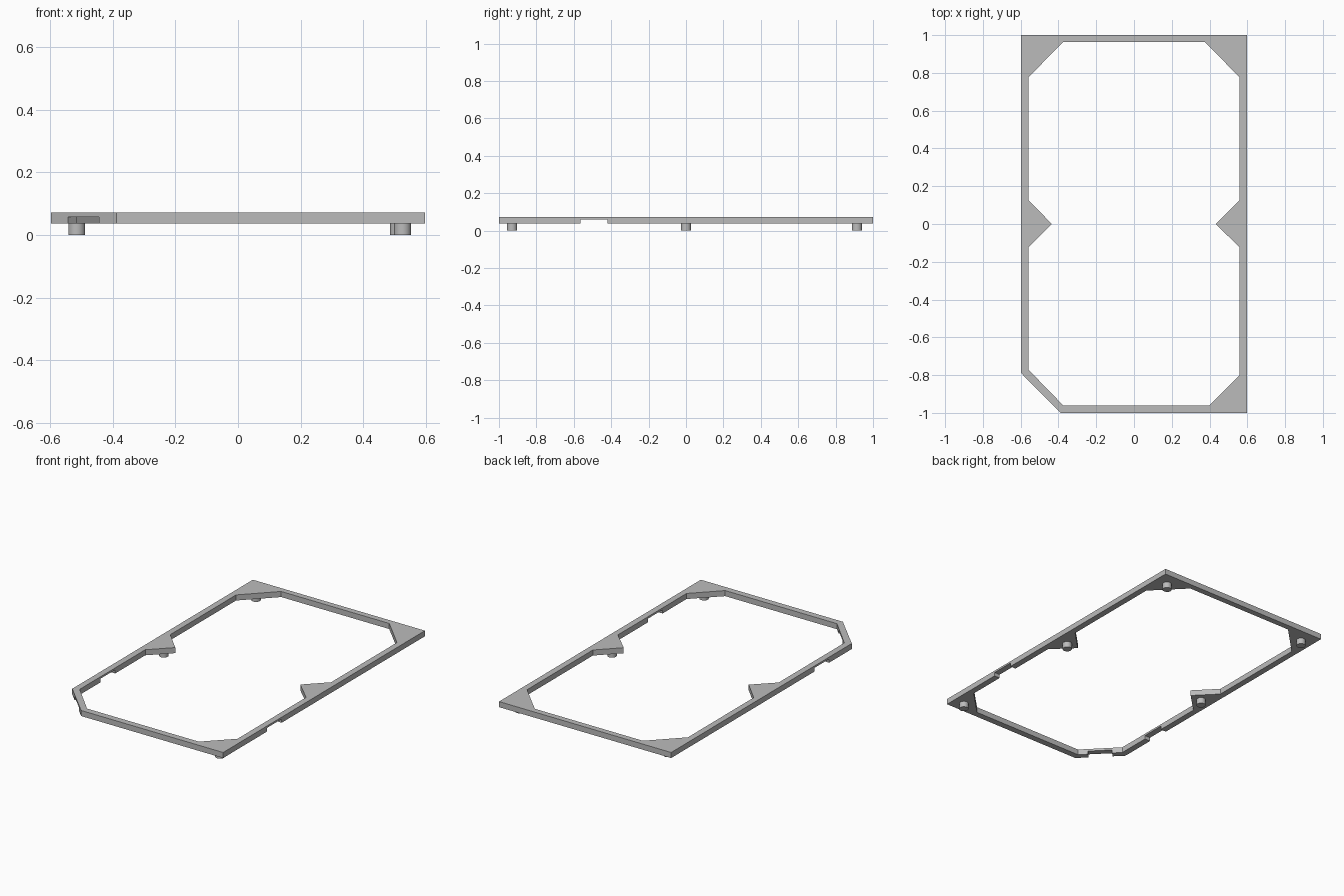
import bpy, bmesh
from math import pi
from mathutils import Vector

cube = bpy.data.objects.get("Cube")
if cube:
    bpy.data.objects.remove(cube, do_unlink=True)

X, BOTTOM, TOP = 0.597, 0.037, 0.072

grey = bpy.data.materials.new("plain_grey")
grey.use_nodes = True
colour = (0.5, 0.5, 0.5, 1)
grey.diffuse_color = colour
grey.node_tree.nodes["Principled BSDF"].inputs["Base Color"].default_value = colour


def prism(name, outline, low, high):
    """Extrude a closed outline upward from low to high."""
    bm = bmesh.new()
    face = bm.faces.new([bm.verts.new((x, y, low)) for x, y in outline])
    new = bmesh.ops.extrude_face_region(bm, geom=[face])["geom"]
    up = [v for v in new if isinstance(v, bmesh.types.BMVert)]
    bmesh.ops.translate(bm, verts=up, vec=Vector((0, 0, high - low)))
    bmesh.ops.recalc_face_normals(bm, faces=bm.faces)
    mesh = bpy.data.meshes.new(name)
    bm.to_mesh(mesh)
    bm.free()
    mesh.materials.append(grey)
    obj = bpy.data.objects.new(name, mesh)
    bpy.context.collection.objects.link(obj)
    return obj


def cut(target, cutter):
    """Subtract the cutter from the target, then discard it."""
    cutter.hide_render = True
    mod = target.modifiers.new("cut", "BOOLEAN")
    mod.operation, mod.solver, mod.object = "DIFFERENCE", "EXACT", cutter
    bpy.context.view_layer.objects.active = target
    bpy.ops.object.modifier_apply(modifier=mod.name)
    bpy.data.objects.remove(cutter, do_unlink=True)


# Frame slab with one clipped front corner
frame = prism("frame", [(-X, -0.79), (-0.388, -1), (X, -1), (X, 1), (-X, 1)], BOTTOM, TOP)

# Opening that leaves corner gussets and a triangular tab on each side
opening = [(-0.375, -0.96), (0.4, -0.96), (0.558, -0.802), (0.558, -0.122),
           (0.432, 0), (0.558, 0.126), (0.558, 0.778), (0.375, 0.963),
           (-0.375, 0.963), (-0.558, 0.778), (-0.558, 0.126), (-0.435, 0),
           (-0.558, -0.122), (-0.558, -0.772)]
cut(frame, prism("opening_cutter", opening, -0.1, 0.2))

# Underside notches through both side rails
for s in (-1, 1):
    notch = [(s * 0.5, -0.565), (s * 0.7, -0.565), (s * 0.7, -0.42), (s * 0.5, -0.42)]
    cut(frame, prism("side_notch_cutter", notch, 0, 0.06))

# Underside notch through the clipped corner, square to its edge
a, b, out = Vector((-0.545, -0.845)), Vector((-0.445, -0.945)), Vector((0.05, 0.05))
cut(frame, prism("corner_notch_cutter", [a - out, b - out, b + out, a + out], 0, 0.058))

# Locating pegs under the gussets and tabs
pegs = {"back_left_peg": (0.513, 0.914), "back_right_peg": (-0.515, 0.914),
        "side_left_peg": (0.513, 0), "side_right_peg": (-0.515, 0),
        "front_left_peg": (0.526, -0.93)}
for name, (x, y) in pegs.items():
    bpy.ops.mesh.primitive_cylinder_add(vertices=32, radius=0.027, depth=BOTTOM + 0.003,
                                        location=(x, y, (BOTTOM + 0.003) / 2))
    peg = bpy.context.object
    peg.name = name
    peg.data.materials.append(grey)
    bpy.ops.object.shade_smooth_by_angle(angle=pi / 6)
